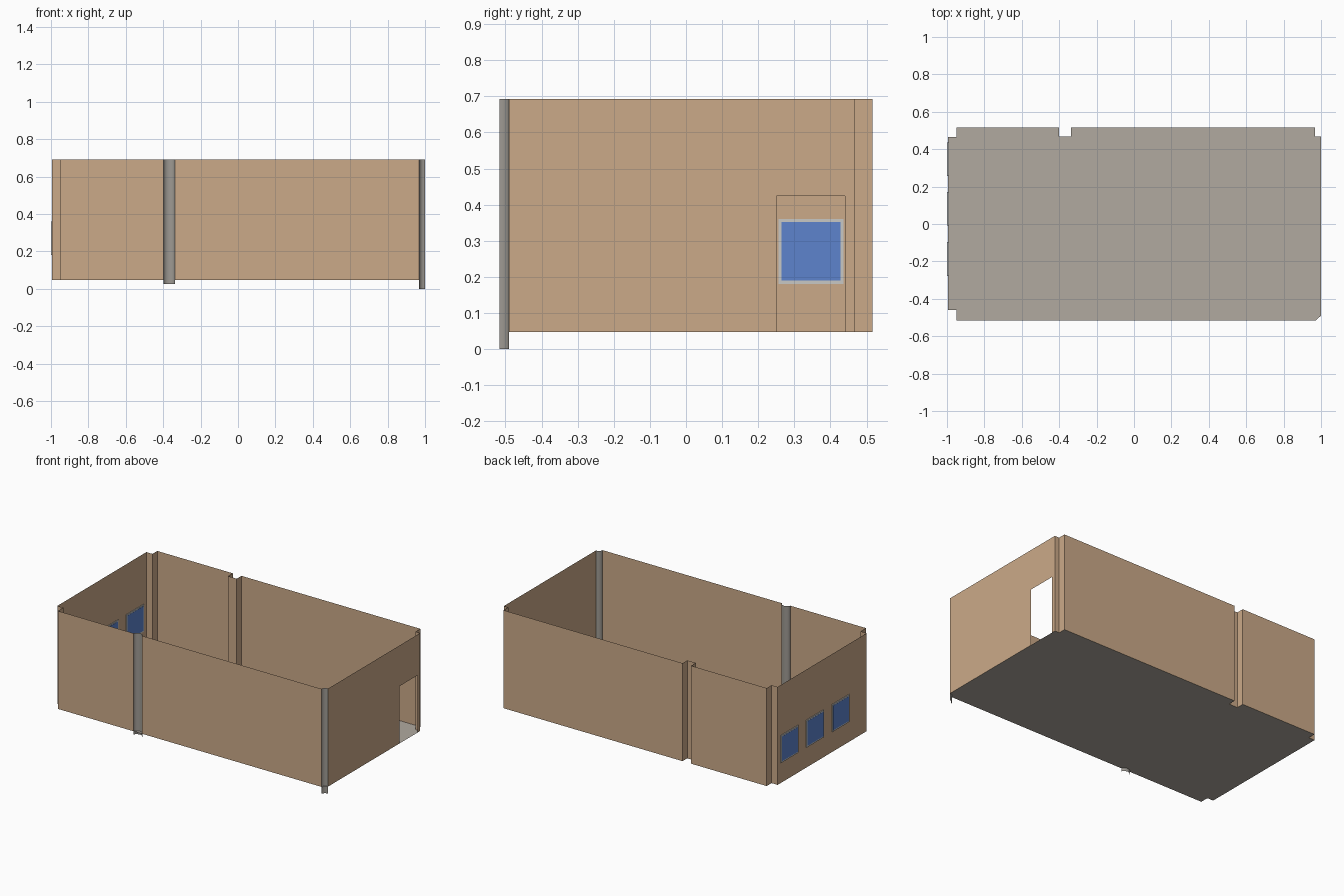
import bpy, bmesh, math

if "Cube" in bpy.data.objects:
    bpy.data.objects.remove(bpy.data.objects["Cube"])

Z0, Z1 = 0.047, 0.692      # floor level and wall top


def mat(name, rgb):
    m = bpy.data.materials.new(name)
    m.diffuse_color = (*rgb, 1)
    m.use_nodes = True
    m.node_tree.nodes["Principled BSDF"].inputs["Base Color"].default_value = m.diffuse_color
    return m


TAN = mat("tan wall", (0.60, 0.40, 0.25))
FLOOR = mat("floor grey", (0.44, 0.40, 0.35))
GREY = mat("column grey", (0.34, 0.32, 0.29))
FRAME = mat("frame light grey", (0.58, 0.58, 0.56))
BLUE = mat("window blue", (0.11, 0.23, 0.61))


def make(name, bm, material):
    me = bpy.data.meshes.new(name)
    bm.to_mesh(me)
    bm.free()
    me.materials.append(material)
    ob = bpy.data.objects.new(name, me)
    bpy.context.collection.objects.link(ob)
    return ob


def sheet(bm, path, z0, z1):
    """Upright sheet along a plan path (counter-clockwise path faces outward)."""
    low = [bm.verts.new((x, y, z0)) for x, y in path]
    top = [bm.verts.new((x, y, z1)) for x, y in path]
    for i in range(len(path) - 1):
        bm.faces.new((low[i], low[i + 1], top[i + 1], top[i]))


def box(name, lo, hi, material):
    bm = bmesh.new()
    bmesh.ops.create_cube(bm, size=1)
    for v in bm.verts:
        v.co = [a + (c + 0.5) * (b - a) for a, b, c in zip(lo, hi, v.co)]
    return make(name, bm, material)


# Plan outline, split where the columns interrupt the walls
front_right = [(-0.337, -0.517), (0.969, -0.517)]
right = [(1.0, -0.49), (1.0, 0.25), (1.0, 0.44), (1.0, 0.468)]
around = [(1.0, 0.468), (0.967, 0.468), (0.967, 0.517),
          (-0.337, 0.517), (-0.337, 0.468), (-0.4, 0.468), (-0.4, 0.517),
          (-0.95, 0.517), (-0.95, 0.466), (-0.994, 0.466),
          (-0.994, -0.461), (-0.95, -0.461), (-0.95, -0.517), (-0.398, -0.517)]

# Walls, with a doorway in the right wall
bm = bmesh.new()
sheet(bm, front_right, Z0, Z1)
sheet(bm, right[:2], Z0, Z1)
sheet(bm, right[1:3], 0.424, Z1)
sheet(bm, right[2:], Z0, Z1)
sheet(bm, around, Z0, Z1)
make("walls", bm, TAN)

# Floor follows the same outline
bm = bmesh.new()
outline = front_right + [right[0]] + around
bm.faces.new([bm.verts.new((x, y, Z0)) for x, y in outline])
make("floor", bm, FLOOR)


# Columns: curved shells bulging into the room
def column(name, cx, cy, rx, ry, a0, a1, z0):
    bm = bmesh.new()
    n = 12
    arc = [math.radians(a0 + (a1 - a0) * i / n) for i in range(n + 1)]
    sheet(bm, [(cx + rx * math.cos(a), cy + ry * math.sin(a)) for a in arc], z0, Z1)
    for f in bm.faces:
        f.smooth = True
    make(name, bm, GREY)


column("front_column", -0.3675, -0.517, 0.0305, 0.022, 180, 0, 0.025)
column("corner_column", 1.0, -0.517, 0.031, 0.027, 180, 90, 0.0)

# Three framed windows through the left wall
for i, y in enumerate((0.346, 0.082, -0.187)):
    box(f"window_frame_{i}", (-0.999, y - 0.09, 0.181), (-0.990, y + 0.09, 0.361), FRAME)
    box(f"window_pane_{i}", (-1.0, y - 0.082, 0.19), (-0.989, y + 0.082, 0.352), BLUE)
